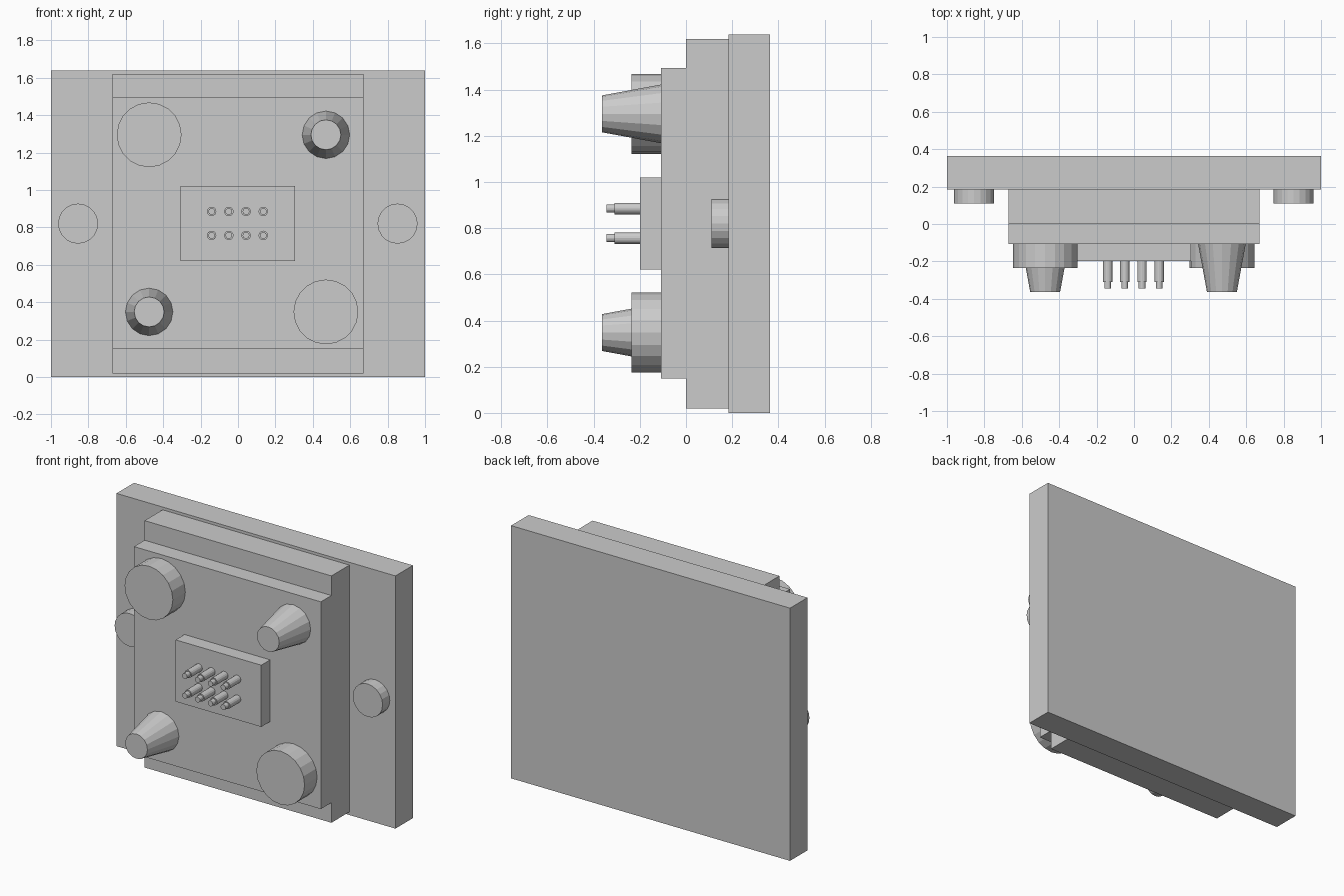
import bpy, bmesh
from mathutils import Matrix, Vector
from math import pi

if "Cube" in bpy.data.objects:
    bpy.data.objects.remove(bpy.data.objects["Cube"])


def finish(name, bm):
    bmesh.ops.recalc_face_normals(bm, faces=bm.faces)
    mesh = bpy.data.meshes.new(name)
    bm.to_mesh(mesh)
    bm.free()
    obj = bpy.data.objects.new(name, mesh)
    bpy.context.collection.objects.link(obj)
    return obj


def box(name, x, y, z):
    bm = bmesh.new()
    bmesh.ops.create_cube(bm, size=1)
    for v in bm.verts:
        v.co = Vector([lo + (c + 0.5) * (hi - lo) for c, (lo, hi) in zip(v.co, (x, y, z))])
    return finish(name, bm)


def add_cone(bm, x, z, y_front, y_back, r_front, r_back, sides=16):
    # round part along y, facing the front
    place = Matrix.Translation((x, (y_front + y_back) / 2, z)) @ Matrix.Rotation(pi / 2, 4, 'X')
    bmesh.ops.create_cone(bm, cap_ends=True, segments=sides, radius1=r_back, radius2=r_front,
                          depth=y_back - y_front, matrix=place)


def round_part(name, *args, **kw):
    bm = bmesh.new()
    add_cone(bm, *args, **kw)
    return finish(name, bm)


# stacked plates
box("back_plate", (-1, 1), (0.184, 0.363), (0, 1.638))
box("middle_plate", (-0.67, 0.67), (0, 0.184), (0.02, 1.62))
box("front_plate", (-0.67, 0.67), (-0.108, 0), (0.15, 1.493))

# connector block with two rows of stepped pins
box("connector_block", (-0.308, 0.306), (-0.199, -0.108), (0.62, 1.02))
for row, z in enumerate((0.757, 0.885)):
    for col in range(4):
        x = -0.141 + col * 0.092
        bm = bmesh.new()
        add_cone(bm, x, z, -0.31, -0.199, 0.025, 0.025)
        add_cone(bm, x, z, -0.345, -0.31, 0.018, 0.018)
        finish(f"pin_{row}_{col}", bm)

# round pads and tapered guide pegs on opposite corners
LOW, HIGH = 0.348, 1.295
for side, x, pad_z, peg_z in (("left", -0.475, HIGH, LOW), ("right", 0.47, LOW, HIGH)):
    round_part(f"pad_{side}", x, pad_z, -0.236, -0.108, 0.173, 0.173, sides=20)
    round_part(f"guide_peg_{side}", x, peg_z, -0.363, -0.108, 0.08, 0.127)

# side bosses on the back plate
for side, x in (("left", -0.855), ("right", 0.853)):
    round_part(f"side_boss_{side}", x, 0.82, 0.11, 0.184, 0.107, 0.107, sides=20)
